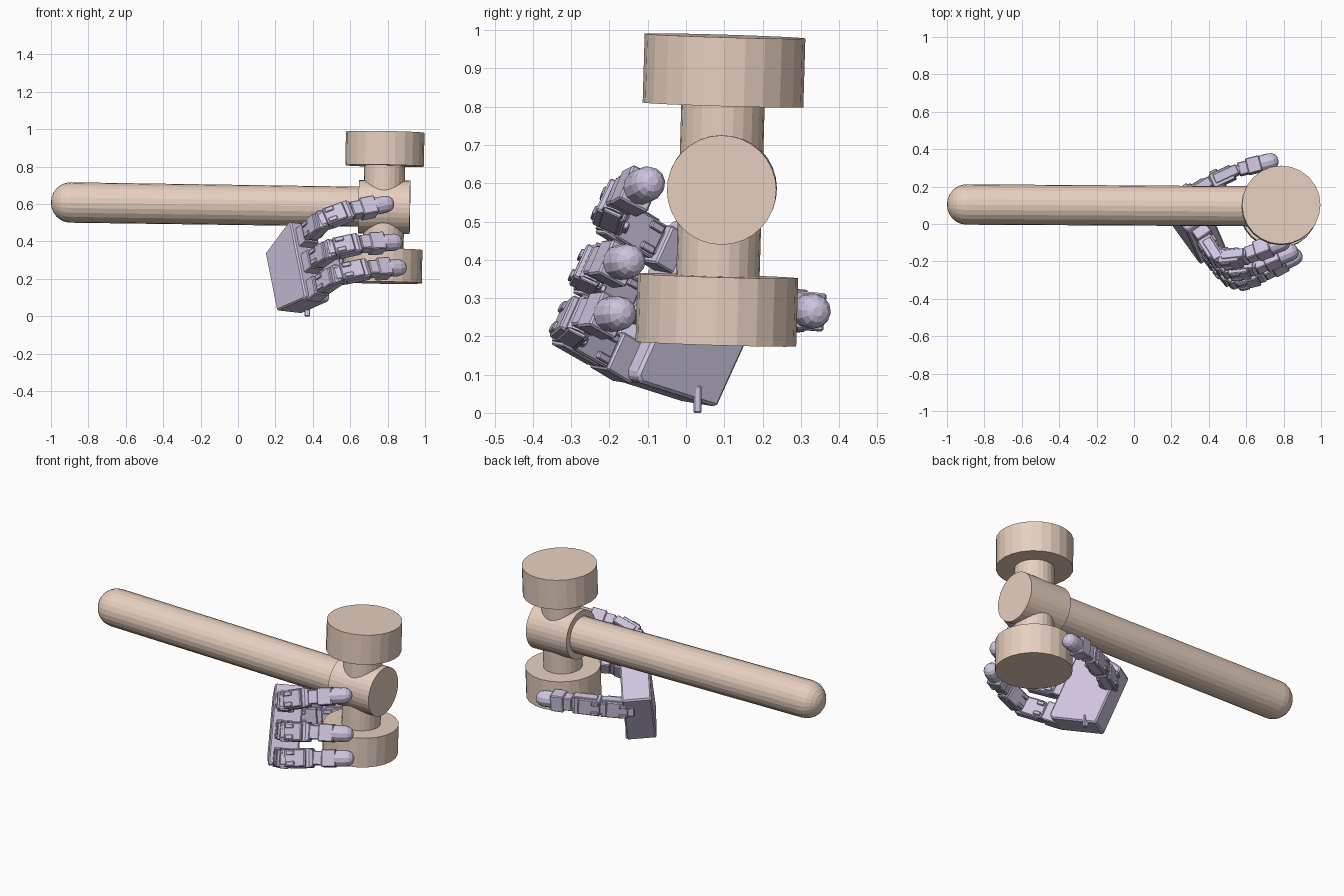
import bpy, bmesh, math
from mathutils import Vector as V, Matrix

if "Cube" in bpy.data.objects:
    bpy.data.objects.remove(bpy.data.objects["Cube"])


def material(name, rgb):
    m = bpy.data.materials.new(name)
    m.diffuse_color = (*rgb, 1)
    m.use_nodes = True
    m.node_tree.nodes["Principled BSDF"].inputs["Base Color"].default_value = m.diffuse_color
    return m


TAN = material("tan", (0.80, 0.63, 0.52))
LILAC = material("lilac", (0.62, 0.56, 0.74))


def finish(bm, name, mat):
    bmesh.ops.recalc_face_normals(bm, faces=bm.faces[:])
    me = bpy.data.meshes.new(name)
    bm.to_mesh(me)
    bm.free()
    ob = bpy.data.objects.new(name, me)
    me.materials.append(mat)
    bpy.context.collection.objects.link(ob)
    return ob


def frame(origin, d, hint):
    # local x along d, local y close to hint
    d = d.normalized()
    w = (hint - d * hint.dot(d)).normalized()
    h = d.cross(w)
    m = Matrix((d, w, h)).transposed().to_4x4()
    m.translation = origin
    return m


def box(bm, m, lo, hi, bevel=0.005):
    # chamfered block between two local corners
    lo, hi = V(lo), V(hi)
    s = hi - lo
    mat = m @ Matrix.Translation((lo + hi) / 2) @ Matrix.Diagonal((*s, 1))
    vs = bmesh.ops.create_cube(bm, size=1, matrix=mat)["verts"]
    edges = list({e for v in vs for e in v.link_edges})
    bmesh.ops.bevel(bm, geom=edges, offset=bevel, segments=1, affect='EDGES')


def lathe(bm, m, profile, n):
    # revolve (distance, radius) pairs about local x; ends are capped
    rings = []
    for x, r in profile:
        rings.append([bm.verts.new(m @ V((x, r * math.cos(2 * math.pi * i / n),
                                          r * math.sin(2 * math.pi * i / n))))
                      for i in range(n)])
    for a, b in zip(rings, rings[1:]):
        for i in range(n):
            j = (i + 1) % n
            bm.faces.new((a[i], a[j], b[j], b[i]))
    bm.faces.new(rings[0])
    bm.faces.new(rings[-1])


def rod(name, p, q, profile, n=24):
    bm = bmesh.new()
    lathe(bm, frame(p, q - p, V((0, 1, 0.01))), profile, n)
    finish(bm, name, TAN)


# Hammer handle with domed end, and collar around it
ha, hb = V((-1, 0.105, 0.61)), V((0.92, 0.093, 0.582))
dome = [(0.105 * (1 - math.cos(t)), 0.107 * math.sin(t) + 0.001)
        for t in [i * math.pi / 12 for i in range(7)]]
rod("handle", ha, hb, dome + [(1.70, 0.107)])
rod("collar", ha, hb, [(1.645, 0.143), (1.92, 0.143)], 32)

# Neck through the collar and two striking heads
na, nb = V((0.773, 0.078, 0.18)), V((0.787, 0.102, 0.985))
rod("neck", na, nb, [(0.1, 0.109), (0.7, 0.109)])
rod("lower_head", na, nb, [(0.0, 0.21), (0.178, 0.21)])
rod("upper_head", na, nb, [(0.625, 0.21), (0.805, 0.21)])

# Gripper palm: tapered slab, wider at the finger edge
B0 = V((0.205, -0.01, 0.03))
U = V((-0.176, 0.405, 0.892)).normalized()
F = V((0.548, -0.73, 0.41))
F = (F - U * F.dot(U)).normalized()
N = U.cross(F)
bm = bmesh.new()
outline = [(0, 0), (0.25, -0.05), (0.27, -0.035), (0.27, 0.39), (0.25, 0.41), (0, 0.345)]
face = bm.faces.new([bm.verts.new(B0 + F * a + U * b) for a, b in outline])
ext = bmesh.ops.extrude_face_region(bm, geom=[face])["geom"]
bmesh.ops.translate(bm, vec=N * 0.165, verts=[g for g in ext if isinstance(g, bmesh.types.BMVert)])
bmesh.ops.bevel(bm, geom=bm.edges[:], offset=0.008, segments=1, affect='EDGES')
finish(bm, "palm", LILAC)

# Small cable stub under the palm
bm = bmesh.new()
box(bm, frame(V((0.37, 0.03, 0)), V((0, 0, 1)), V((1, 0, 0))),
    (0, -0.014, -0.01), (0.07, 0.014, 0.01), 0.003)
finish(bm, "cable_stub", LILAC)


def servo_link(bm, p, q, hint):
    # servo body, side bracket plates, raised covers and hinge barrel
    m = frame(p, q - p, hint)
    L = (q - p).length
    c = min(L - 0.03, 0.125)          # body length
    a = L - c - 0.012
    box(bm, m, (a, -0.049, -0.038), (L - 0.012, 0.049, 0.044))
    box(bm, m, (a - 0.035, -0.036, -0.03), (a + 0.02, 0.036, 0.03))
    for s in (-1, 1):
        y0, y1 = sorted((s * 0.043, s * 0.055))
        box(bm, m, (a + 0.02, y0, -0.026), (L + 0.018, y1, 0.024), 0.003)
        box(bm, m, (a + 0.012, s * 0.03 - 0.012, 0.038),
            (a + 0.06, s * 0.03 + 0.012, 0.052), 0.003)
        box(bm, m, (a + 0.01, s * 0.03 - 0.01, -0.05),
            (a + 0.05, s * 0.03 + 0.01, -0.034), 0.003)
    w = (m.to_3x3() @ V((0, 1, 0)))
    lathe(bm, frame(q - w * 0.046, w, q - p), [(0, 0.03), (0.092, 0.03)], 10)


def finger(name, pts, hint):
    bm = bmesh.new()
    for p, q in zip(pts[:-2], pts[1:-1]):
        servo_link(bm, p, q, hint)
    # last link: servo mount and rounded fingertip pad
    p, q = pts[-2:]
    m = frame(p, q - p, hint)
    L = (q - p).length
    box(bm, m, (0.02, -0.04, -0.035), (L * 0.32, 0.04, 0.035))
    box(bm, m, (L * 0.28, -0.05, -0.045), (L * 0.60, 0.05, 0.04))
    r = 0.046
    lathe(bm, m, [(L * 0.55, r * 0.9), (L * 0.62, r), (L - 0.045, r), (L - 0.022, r * 0.88),
                  (L - 0.007, r * 0.62), (L, r * 0.28)], 12)
    finish(bm, name, LILAC)


# Three fingers on the front edge: knuckle 1, knuckle 2, tip
joints = {
    "lower_finger": (0.0, (0.53, -0.305, 0.22), (0.675, -0.27, 0.25), (0.895, -0.155, 0.262)),
    "middle_finger": (0.155, (0.495, -0.25, 0.355), (0.63, -0.235, 0.385), (0.875, -0.135, 0.398)),
    "upper_finger": (0.31, (0.45, -0.19, 0.51), (0.585, -0.175, 0.56), (0.83, -0.085, 0.607)),
}
for name, (s, *rest) in joints.items():
    start = B0 + F * 0.24 + U * s + N * 0.07
    finger(name, [start] + [V(p) for p in rest], U)
    # motor housing on the palm edge
    bm = bmesh.new()
    box(bm, frame(start, F, U), (0, -0.055, -0.045), (0.09, 0.055, 0.045))
    finish(bm, name + "_base", LILAC)

# Opposing thumb behind the hammer
finger("thumb", [V((0.27, 0.14, 0.25)), V((0.40, 0.22, 0.26)), V((0.54, 0.285, 0.268)),
                 V((0.77, 0.345, 0.265))], V((0, 0.1, 1)))
